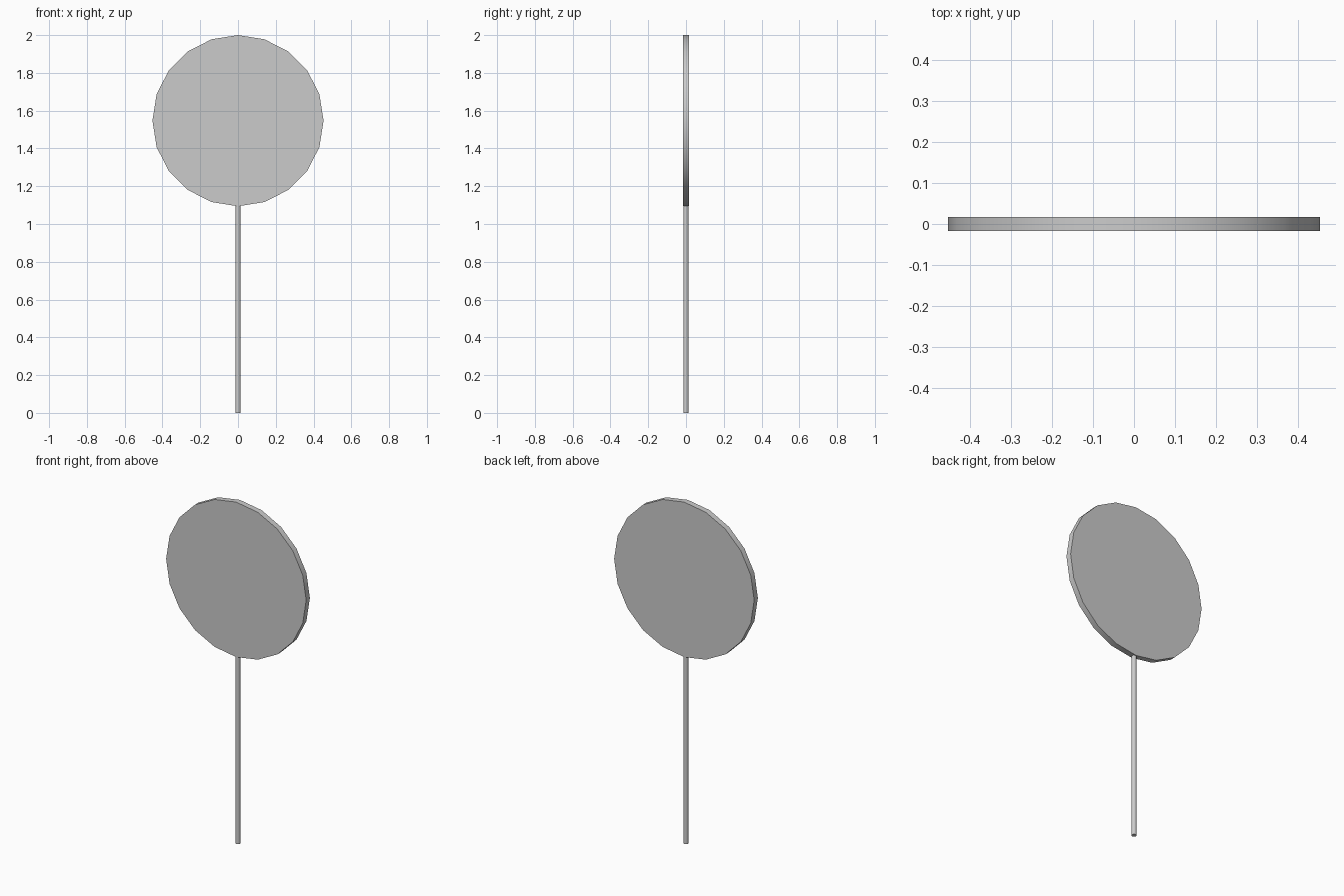
import bpy
from math import pi, radians

if "Cube" in bpy.data.objects:
    bpy.data.objects.remove(bpy.data.objects["Cube"])


def cylinder(name, sides, radius, depth, z, tilt=0.0):
    bpy.ops.mesh.primitive_cylinder_add(
        vertices=sides, radius=radius, depth=depth,
        location=(0, 0, z), rotation=(tilt, 0, 0))
    obj = bpy.context.object
    obj.name = name
    bpy.ops.object.transform_apply(location=False, rotation=True, scale=True)
    bpy.ops.object.shade_smooth_by_angle(angle=radians(50))
    return obj


RADIUS = 0.453
POLE_TOP = 2 - 2 * RADIUS + 0.01   # just enters the rim of the disc

# Round sign panel, facing front and back
cylinder("sign_disc", 20, RADIUS, 0.034, 2 - RADIUS, pi / 2)

# Thin upright pole
cylinder("pole", 12, 0.0135, POLE_TOP, POLE_TOP / 2)
